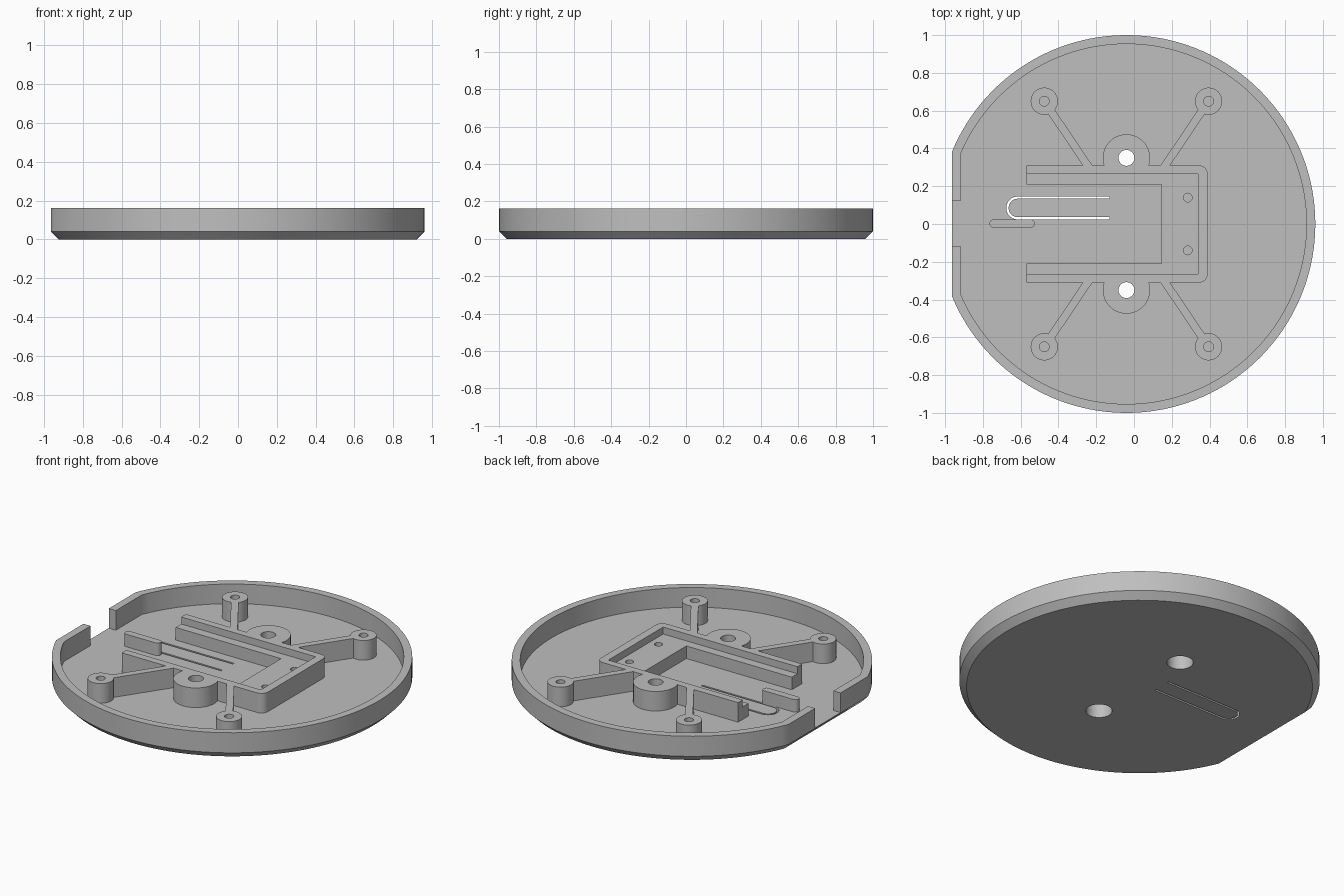
import bpy
import bmesh
from math import acos, cos, sin, pi, hypot

cube = bpy.data.objects.get("Cube")
if cube:
    bpy.data.objects.remove(cube, do_unlink=True)

grey = bpy.data.materials.new("matte_grey")
grey.use_nodes = True
colour = (0.52, 0.52, 0.52, 1)
grey.diffuse_color = colour
grey.node_tree.nodes["Principled BSDF"].inputs["Base Color"].default_value = colour

CX, FLOOR, TOP, SUNK = -0.04, 0.043, 0.163, 0.02


def make_object(name, bm):
    bmesh.ops.recalc_face_normals(bm, faces=bm.faces)
    mesh = bpy.data.meshes.new(name)
    bm.to_mesh(mesh)
    bm.free()
    mesh.materials.append(grey)
    obj = bpy.data.objects.new(name, mesh)
    bpy.context.collection.objects.link(obj)
    return obj


def loft(name, rings):
    """Skin a stack of (points, z) rings and cap both ends."""
    bm = bmesh.new()
    loops = [[bm.verts.new((x, y, z)) for x, y in pts] for pts, z in rings]
    for a, b in zip(loops, loops[1:]):
        for i in range(len(a)):
            j = (i + 1) % len(a)
            bm.faces.new((a[i], a[j], b[j], b[i]))
    bm.faces.new(loops[0])
    bm.faces.new(loops[-1])
    return make_object(name, bm)


def prism(name, pts, z0, z1):
    return loft(name, [(pts, z0), (pts, z1)])


def arc(x, y, r, a0, a1, n):
    return [(x + r * cos(a0 + (a1 - a0) * i / n), y + r * sin(a0 + (a1 - a0) * i / n))
            for i in range(n + 1)]


def circle(x, y, r, n=40):
    return arc(x, y, r, 0, 2 * pi, n)[:-1]


def rect(x0, x1, y0, y1):
    return [(x0, y0), (x1, y0), (x1, y1), (x0, y1)]


def flat_disc(r, flat_x):
    """Circle cut off by a straight edge on the -x side."""
    a = acos((flat_x - CX) / r)
    return arc(CX, 0, r, -a, a, 128)


def boolean(target, tool, operation):
    mod = target.modifiers.new("cut", 'BOOLEAN')
    mod.operation, mod.solver, mod.object = operation, 'EXACT', tool
    bpy.context.view_layer.objects.active = target
    bpy.ops.object.modifier_apply(modifier=mod.name)


def apply_tools(targets, tools, operation):
    for tool in tools:
        for target in targets:
            boolean(target, tool, operation)
        bpy.data.objects.remove(tool, do_unlink=True)


# Round tray with chamfered base, rim and one flat side
outer, inner = flat_disc(1, -0.963), flat_disc(0.953, -0.915)
tray = loft("tray", [(flat_disc(0.96, -0.925), 0), (outer, 0.04), (outer, TOP),
                     (inner, TOP), (inner, FLOOR)])

# Opening in the flat rim, and the thin U-shaped slit around the flexible tab
slit = [(-0.13, 0.024)]
slit += arc(-0.615, 0.085, 0.061, -pi / 2, -3 * pi / 2, 20) + [(-0.13, 0.146)]
slit += [(-0.13, 0.134)] + arc(-0.615, 0.085, 0.049, pi / 2, 3 * pi / 2, 20) + [(-0.13, 0.036)]
apply_tools([tray], [prism("rim_cutter", rect(-1.1, -0.9, -0.12, 0.125), FLOOR, 0.3),
                     prism("slit_cutter", slit, -0.1, 0.2)], 'DIFFERENCE')

# Holder frame with rounded corners on its closed end
outline = [(-0.57, -0.31)] + arc(0.345, -0.265, 0.045, -pi / 2, 0, 8)
outline += arc(0.345, 0.265, 0.045, 0, pi / 2, 8) + [(-0.57, 0.31)]
frame = prism("holder_frame", outline, SUNK, TOP)

# Screw bosses, corner posts and diagonal ribs
parts, drills = [], []
for sy in (-1, 1):
    parts.append(prism("boss", circle(CX, sy * 0.35, 0.125, 48), SUNK, TOP))
    for sx in (-1, 1):
        px, py, ex, ey = CX + sx * 0.435, sy * 0.65, CX + sx * 0.192, sy * 0.29
        length = hypot(ex - px, ey - py)
        nx, ny = -(ey - py) / length * 0.021, (ex - px) / length * 0.021
        rib = [(px + nx, py + ny), (ex + nx, ey + ny), (ex - nx, ey - ny), (px - nx, py - ny)]
        parts.append(prism("rib", rib, SUNK, TOP))
        parts.append(prism("post", circle(px, py, 0.072), SUNK, TOP))
        drills.append(prism("post_drill", circle(px, py, 0.026, 24), 0.06, 0.3))
    drills.append(prism("ledge_drill", circle(0.285, sy * 0.14, 0.023, 24), 0.06, 0.3))
apply_tools([frame], parts, 'UNION')

# Stepped pocket in the frame, then blind screw holes
drills.append(prism("pocket_cutter", rect(-0.7, 0.34, -0.265, 0.265), 0.12, 0.3))
drills.append(prism("opening_cutter", rect(-0.7, 0.145, -0.21, 0.21), -0.1, 0.3))
apply_tools([frame], drills, 'DIFFERENCE')

# Through holes with wide recesses underneath
bores = []
for sy in (-1, 1):
    bores.append(loft("bore", [(circle(CX, sy * 0.35, r), z) for r, z in
                               ((0.073, -0.1), (0.073, 0.1), (0.042, 0.1), (0.042, 0.3))]))
apply_tools([tray, frame], bores, 'DIFFERENCE')

# Rounded guide bar beside the tab
bar = arc(-0.743, 0.002, 0.022, pi / 2, 3 * pi / 2, 10)
bar += arc(-0.547, 0.002, 0.022, -pi / 2, pi / 2, 10)
guide = prism("guide_bar", bar, SUNK, 0.12)

# Smooth curved walls, keep hard edges
bpy.ops.object.select_all(action='DESELECT')
for obj in (tray, frame, guide):
    obj.select_set(True)
bpy.context.view_layer.objects.active = tray
bpy.ops.object.shade_smooth_by_angle(angle=0.5)
